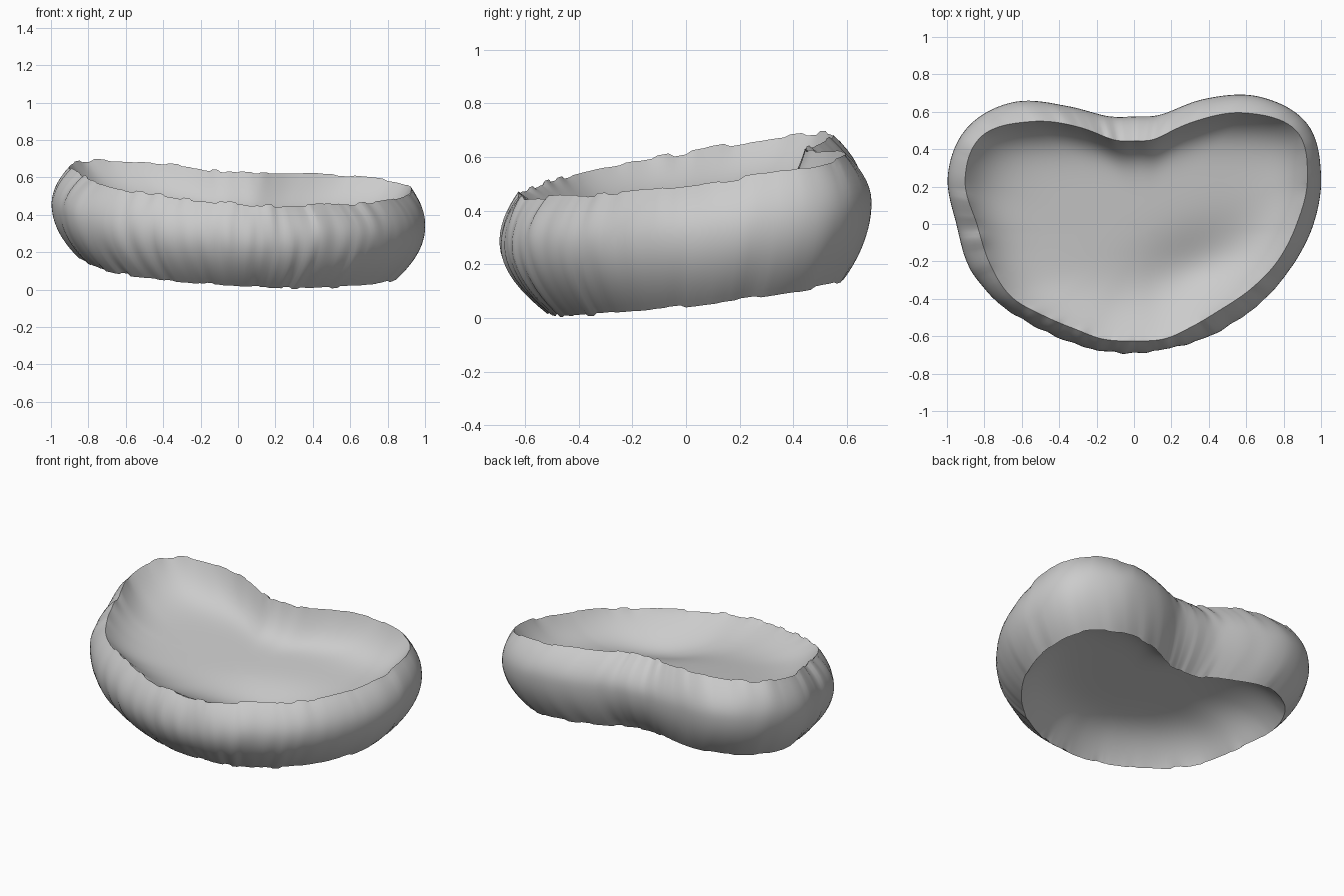
import bpy, bmesh, math, random
from mathutils import Vector, noise

random.seed(4)
cube = bpy.data.objects.get("Cube")
if cube:
    bpy.data.objects.remove(cube)

SEGMENTS, WALL, DISH = 240, 18, 24

# Radii of the outlines, in hundredths, every 15 degrees from +x
GIRTH = [96, 103.5, 107, 96, 77.5, 61, 57.5, 60, 73, 92, 103, 103,
         95, 91, 84, 76.5, 72, 70, 69, 69, 71.5, 75, 80.5, 87.5]
RIM = [87, 96, 100, 84, 63, 47.5, 44.5, 47, 60, 77.5, 94, 93.5,
       84, 80, 76.5, 69, 64.5, 63.7, 62.5, 63.5, 63, 65, 71, 79]


def radius(outline, angle):
    """Smooth closed curve through the listed radii."""
    count = len(outline)
    position = angle / math.tau * count
    i, t = int(position), position % 1
    a, b, c, d = (outline[(i + k) % count] / 100 for k in (-1, 0, 1, 2))
    return b + t / 2 * (c - a + t * (2*a - 5*b + 4*c - d + t * (3*(b - c) + d - a)))


def top_plane(x, y):
    return 0.557 - 0.072 * x + 0.156 * y


def bottom_plane(x, y):
    return 0.092 - 0.059 * x + 0.14 * y


def top_depth(x, y):
    """Sunken floor with a slanting hollow towards the front left."""
    dx, dy = x - 0.33, y + 0.24
    along, across = 0.9 * dx + 0.44 * dy, 0.9 * dy - 0.44 * dx
    hollow = math.exp(-along ** 2 / 0.12 - across ** 2 / 0.04)
    return -0.17 - 0.07 * y - 0.06 * hollow


def bottom_depth(x, y):
    return 0.2 + 0.03 * y


def wall_column(angle, top_jag, bottom_jag):
    """Points from the lower rim over the bulge to the upper rim."""
    ca, sa = math.cos(angle), math.sin(angle)
    girth, rim = radius(GIRTH, angle), radius(RIM, angle)
    base = girth - 0.15 + 0.02 * sa
    low = bottom_plane(base * ca, base * sa) + bottom_jag
    high = top_plane(rim * ca, rim * sa) + top_jag
    front = max(0, -sa)
    points = []
    for k in range(WALL + 1):
        v = k / WALL
        if v > 0.6:
            r = girth - (girth - rim) * ((v - 0.6) / 0.4) ** 2
        else:
            r = girth - (girth - base) * ((0.6 - v) / 0.6) ** 2
        # Vertical creases, strongest along the front
        crease = noise.noise(Vector((ca * 12, sa * 12, v)))
        r += crease * 0.012 * front * math.sin(math.pi * v)
        points.append(Vector((r * ca, r * sa, low + (high - low) * v)))
    return points


def add_dish(bm, edge, centre, plane, depth, back_power, front_power, flip):
    """Tub-shaped hollow closing one rim, with its own steepness front and back."""
    cx, cy = centre
    rings = [edge]
    offsets = [v.co.z - plane(v.co.x, v.co.y) for v in edge]
    for k in range(1, DISH):
        f = 1 - (k / DISH) ** 1.5
        ring = []
        for v, jag in zip(edge, offsets):
            dx, dy = v.co.x - cx, v.co.y - cy
            front = max(0, -dy / math.hypot(dx, dy))
            power = back_power + (front_power - back_power) * front
            x, y = cx + dx * f, cy + dy * f
            z = plane(x, y) + jag * f ** 40 + depth(x, y) * (1 - f ** power)
            ring.append(bm.verts.new((x, y, z)))
        rings.append(ring)
    tip = bm.verts.new((cx, cy, plane(cx, cy) + depth(cx, cy)))
    for outer, inner in zip(rings, rings[1:]):
        bridge(bm, outer, inner, flip)
    for i, v in enumerate(rings[-1]):
        tri = [v, rings[-1][(i + 1) % SEGMENTS], tip]
        bm.faces.new(tri[::-1] if flip else tri)


def bridge(bm, first, second, flip=False):
    for i in range(SEGMENTS):
        j = (i + 1) % SEGMENTS
        quad = [first[i], first[j], second[j], second[i]]
        bm.faces.new(quad[::-1] if flip else quad)


# Bulging wall with ragged rims
bm = bmesh.new()
columns, top_jag, bottom_jag = [], 0, 0
for i in range(SEGMENTS):
    if i % 3 == 0:
        top_jag = random.uniform(-0.008, 0.008)
        bottom_jag = random.uniform(-0.006, 0.006)
    columns.append(wall_column(math.tau * i / SEGMENTS, top_jag, bottom_jag))
rings = [[bm.verts.new(column[k]) for column in columns] for k in range(WALL + 1)]
for lower, upper in zip(rings, rings[1:]):
    bridge(bm, lower, upper)

# Hollow upper and lower faces
add_dish(bm, rings[-1], (0.05, -0.05), top_plane, top_depth, 7.5, 3.5, False)
add_dish(bm, rings[0], (0.05, -0.05), bottom_plane, bottom_depth, 5, 5, True)

# Crisp rims, smooth elsewhere
for face in bm.faces:
    face.smooth = True
for ring in (rings[0], rings[-1]):
    for i in range(SEGMENTS):
        bm.edges.get((ring[i], ring[(i + 1) % SEGMENTS])).smooth = False

mesh = bpy.data.meshes.new("cushion_disc")
bm.to_mesh(mesh)
bm.free()
disc = bpy.data.objects.new("cushion_disc", mesh)
bpy.context.collection.objects.link(disc)

grey = bpy.data.materials.new("light_grey")
grey.use_nodes = True
colour = (0.6, 0.6, 0.6, 1)
grey.diffuse_color = colour
grey.node_tree.nodes["Principled BSDF"].inputs["Base Color"].default_value = colour
mesh.materials.append(grey)
